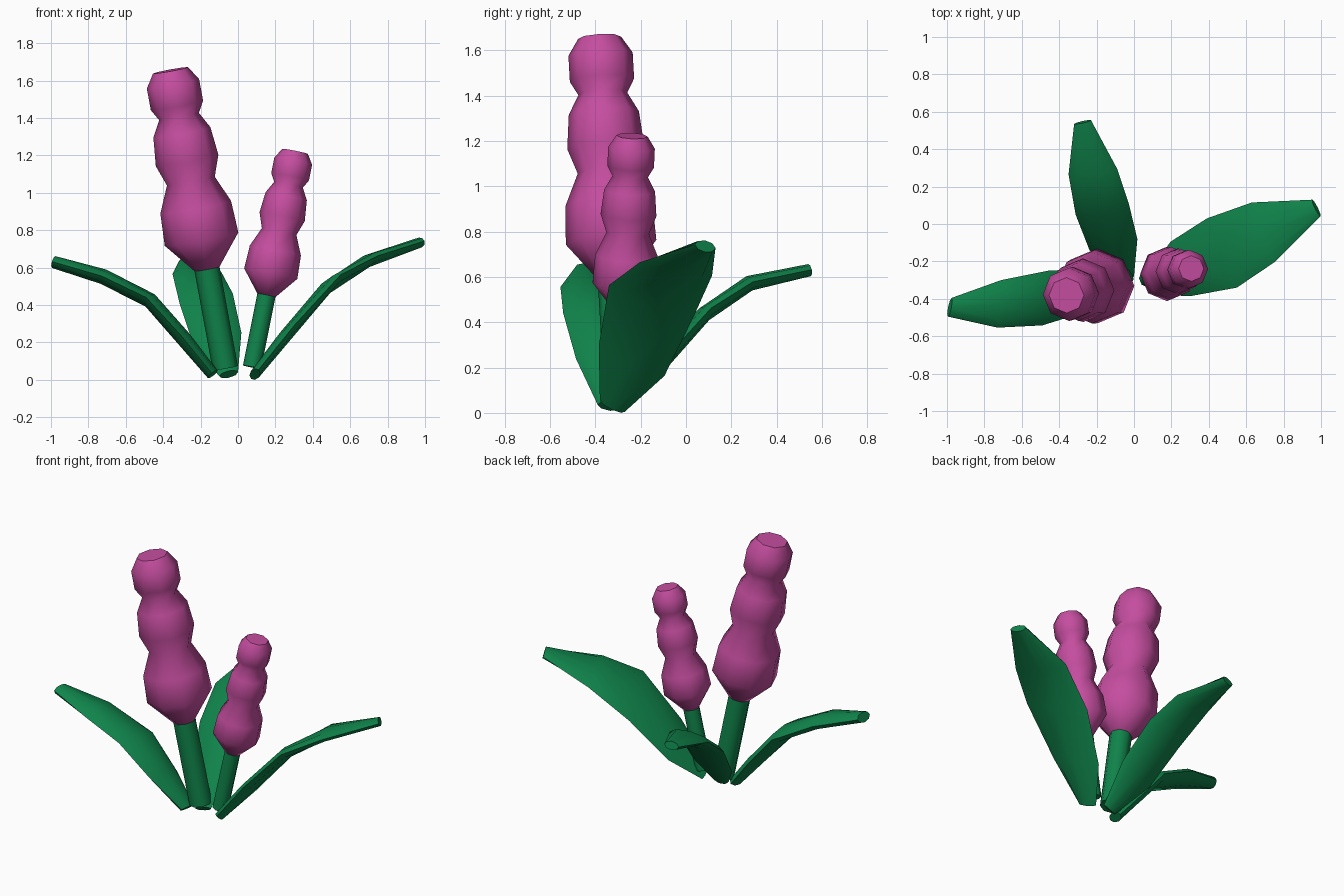
import bpy, bmesh, math
from mathutils import Vector

if "Cube" in bpy.data.objects:
    bpy.data.objects.remove(bpy.data.objects["Cube"])


def material(name, rgb):
    m = bpy.data.materials.new(name)
    m.diffuse_color = (*rgb, 1)
    m.use_nodes = True
    m.node_tree.nodes["Principled BSDF"].inputs["Base Color"].default_value = m.diffuse_color
    return m


GREEN = material("leaf green", (0.005, 0.23, 0.07))
PINK = material("blossom pink", (0.56, 0.075, 0.35))
SIDES = 8


def loft(name, rings, mat):
    """Skin closed rings of points and cap both ends."""
    bm = bmesh.new()
    loops = [[bm.verts.new(p) for p in ring] for ring in rings]
    for a, b in zip(loops, loops[1:]):
        for i in range(SIDES):
            j = (i + 1) % SIDES
            bm.faces.new((a[i], a[j], b[j], b[i]))
    bm.faces.new(loops[0][::-1])
    bm.faces.new(loops[-1])
    bmesh.ops.recalc_face_normals(bm, faces=bm.faces)
    me = bpy.data.meshes.new(name)
    bm.to_mesh(me)
    bm.free()
    me.materials.append(mat)
    ob = bpy.data.objects.new(name, me)
    bpy.context.collection.objects.link(ob)
    bpy.ops.object.select_all(action='DESELECT')
    bpy.context.view_layer.objects.active = ob
    ob.select_set(True)
    bpy.ops.object.shade_smooth_by_angle(angle=math.radians(55))
    return ob


def ring(c, u, v):
    return [c + u * math.cos(2 * math.pi * i / SIDES) + v * math.sin(2 * math.pi * i / SIDES)
            for i in range(SIDES)]


# Blossom spike profile: (height above stem foot, radius)
SPIKE = [(0.53, 0.068), (0.69, 0.2), (0.86, 0.192), (1.0, 0.13), (1.11, 0.17),
         (1.26, 0.155), (1.345, 0.108), (1.405, 0.142), (1.52, 0.142), (1.592, 0.095)]
STEM = [(0, 0.068), (0.55, 0.068)]


def flower(prefix, foot, lean, scale):
    axis = Vector((lean[0], lean[1], 1))
    n = axis.normalized()
    u = Vector((0, 1, 0)).cross(n).normalized()
    v = n.cross(u)
    for part, profile, mat in (("stem", STEM, GREEN), ("blossom", SPIKE, PINK)):
        loft(prefix + "_" + part,
             [ring(Vector(foot) + axis * h * scale, u * r * scale, v * r * scale)
              for h, r in profile], mat)


flower("tall", (-0.068, -0.292, 0.063), (-0.184, -0.056), 1.0)
flower("short", (0.075, -0.29, 0.068), (0.2, 0.045), 0.725)


def leaf(name, stations, k, thick):
    """Stations are centre xyz and half-width xy; the blade bends along axis k."""
    cs = [Vector(s[:3]) for s in stations]
    rings = []
    for i, s in enumerate(stations):
        t = cs[min(i + 1, len(cs) - 1)] - cs[max(i - 1, 0)]
        w = Vector((s[3], s[4], 0))
        w.z = t.z / t[k] * w[k]
        n = t.cross(w).normalized()
        end = 0.8 if i in (0, len(cs) - 1) else 1
        rings.append(ring(cs[i], w, n * thick * end))
    loft(name, rings, GREEN)


# Leaves
leaf("right_leaf", [(0.09, -0.325, 0.03, -0.02, 0.055), (0.25, -0.24, 0.23, -0.055, 0.145),
                    (0.47, -0.155, 0.49, -0.08, 0.185), (0.69, -0.045, 0.635, -0.06, 0.16),
                    (0.975, 0.085, 0.735, -0.022, 0.045)], 0, 0.034)
leaf("left_leaf", [(-0.135, -0.335, 0.03, 0.005, 0.055), (-0.29, -0.365, 0.22, 0.015, 0.12),
                   (-0.47, -0.395, 0.425, 0.02, 0.147), (-0.72, -0.427, 0.552, 0.01, 0.127),
                   (-0.985, -0.445, 0.63, 0.01, 0.05)], 0, 0.041)
leaf("back_leaf", [(-0.05, -0.29, 0.03, 0.05, 0.01), (-0.11, -0.11, 0.22, 0.128, 0.03),
                   (-0.17, 0.08, 0.435, 0.142, 0.03), (-0.22, 0.28, 0.572, 0.13, 0.015),
                   (-0.275, 0.545, 0.63, 0.045, 0.01)], 1, 0.034)
